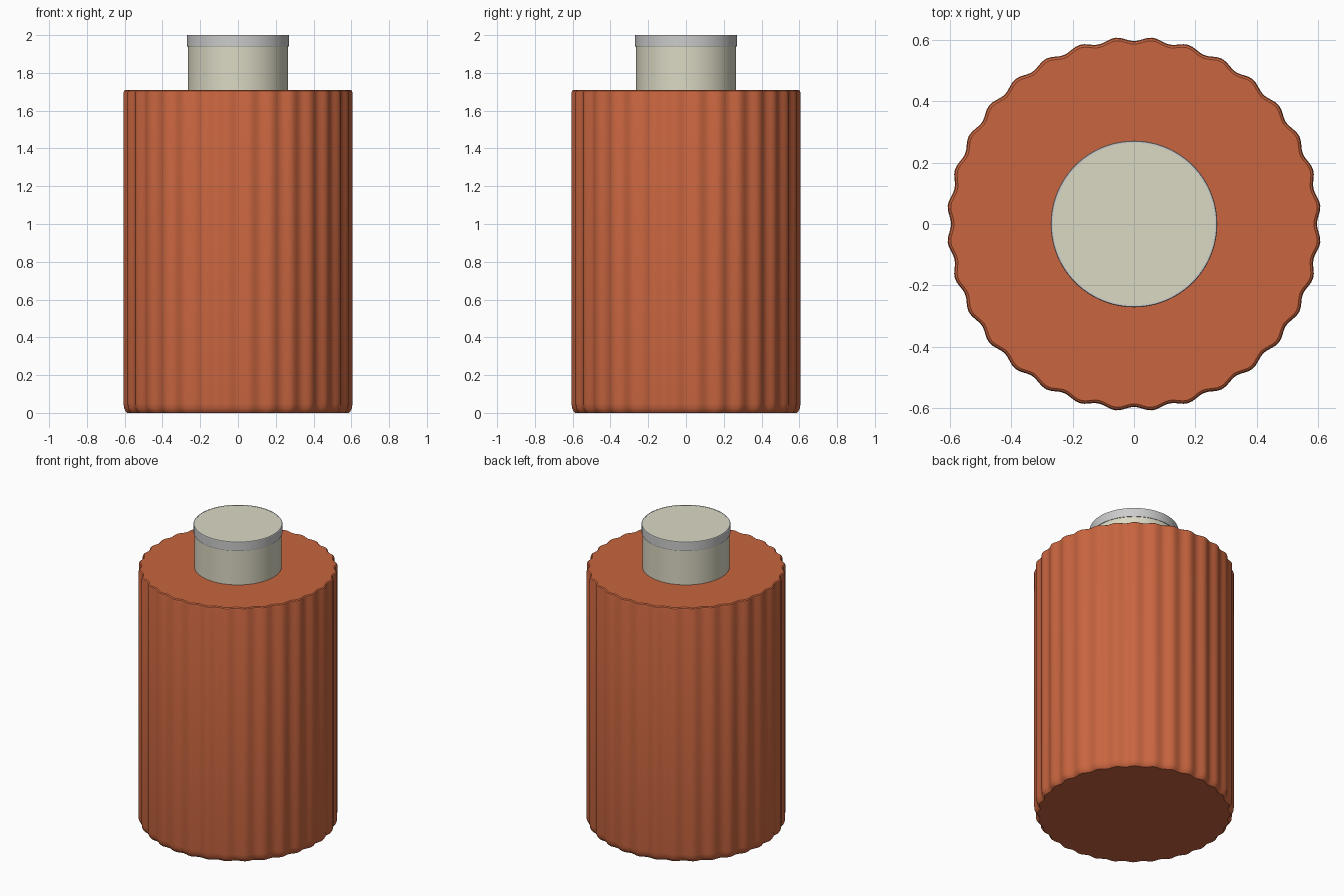
import bpy
import bmesh
from math import cos, sin, pi

if "Cube" in bpy.data.objects:
    bpy.data.objects.remove(bpy.data.objects["Cube"])

LOBES = 32


def material(name, rgb):
    m = bpy.data.materials.new(name)
    m.diffuse_color = (*rgb, 1)
    m.use_nodes = True
    m.node_tree.nodes["Principled BSDF"].inputs["Base Color"].default_value = m.diffuse_color
    return m


def lathe(name, profile, segments, ripple=0.0, closed=False, mat=None):
    """Sweep an (r, z) profile around z; ripple adds vertical flutes."""
    bm = bmesh.new()
    rings = []
    for r, z in profile:
        ring = []
        for i in range(segments):
            a = 2 * pi * i / segments
            rr = r - ripple * cos(LOBES * a)
            ring.append(bm.verts.new((rr * cos(a), rr * sin(a), z)))
        rings.append(ring)
    pairs = list(zip(rings, rings[1:]))
    if closed:
        pairs.append((rings[-1], rings[0]))
    for low, high in pairs:
        for i in range(segments):
            j = (i + 1) % segments
            bm.faces.new((low[i], low[j], high[j], high[i]))
    if not closed:
        bm.faces.new(rings[0][::-1])
        bm.faces.new(rings[-1])
    bmesh.ops.recalc_face_normals(bm, faces=bm.faces[:])
    mesh = bpy.data.meshes.new(name)
    bm.to_mesh(mesh)
    bm.free()
    obj = bpy.data.objects.new(name, mesh)
    bpy.context.collection.objects.link(obj)
    if mat:
        mesh.materials.append(mat)
    bpy.ops.object.select_all(action='DESELECT')
    obj.select_set(True)
    bpy.context.view_layer.objects.active = obj
    bpy.ops.object.shade_smooth_by_angle(angle=pi / 6)
    return obj


orange = material("orange", (0.58, 0.13, 0.05))
cream = material("cream", (0.71, 0.69, 0.55))

# Fluted body with softened bottom and top rims
lathe("fluted_body",
      [(0.582, 0.0), (0.590, 0.008), (0.599, 0.025), (0.602, 0.05),
       (0.602, 1.695), (0.599, 1.705), (0.592, 1.71)],
      LOBES * 8, ripple=0.007, mat=orange)

# Plain neck
lathe("neck", [(0.266, 1.70), (0.266, 1.999)], 96, mat=cream)

# Thin grey band around the top of the neck
lathe("neck_band",
      [(0.264, 1.94), (0.269, 1.94), (0.271, 1.943), (0.271, 1.997),
       (0.269, 2.0), (0.264, 2.0)], 96, closed=True)
